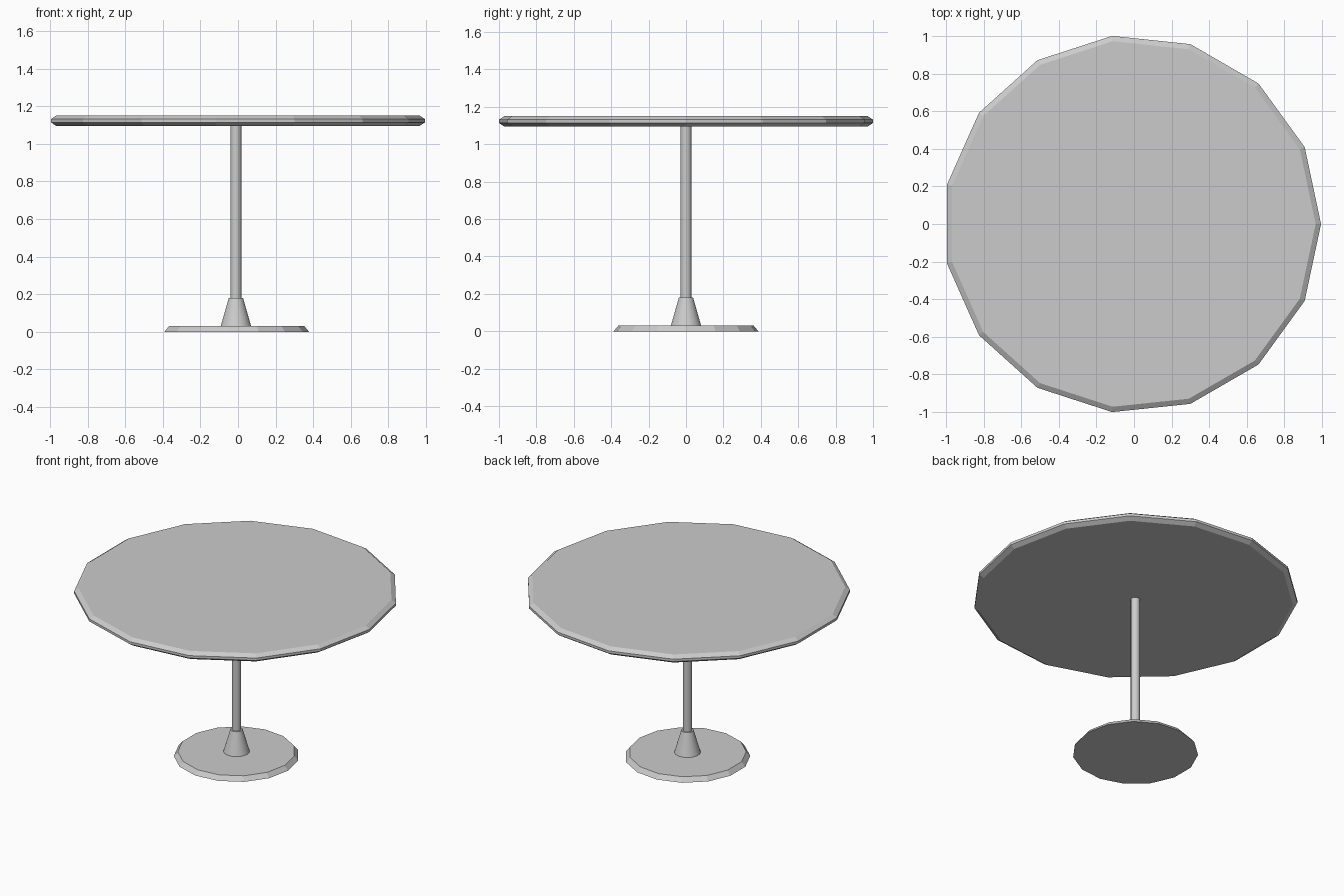
import bpy, bmesh
from math import cos, sin, tau, radians

if "Cube" in bpy.data.objects:
    bpy.data.objects.remove(bpy.data.objects["Cube"])

CX = -0.011  # common axis of all parts (odd-sided discs are off-centre in x)


def lathe(name, profile, sides, smooth=False):
    """Closed solid from (radius, z) rings listed bottom to top."""
    bm = bmesh.new()
    rings = [[bm.verts.new((r * cos(tau * i / sides), r * sin(tau * i / sides), z))
              for i in range(sides)] for r, z in profile]
    for low, high in zip(rings, rings[1:]):
        for i in range(sides):
            j = (i + 1) % sides
            bm.faces.new((low[i], low[j], high[j], high[i]))
    bm.faces.new(rings[0][::-1])
    bm.faces.new(rings[-1])
    mesh = bpy.data.meshes.new(name)
    bm.to_mesh(mesh)
    bm.free()
    obj = bpy.data.objects.new(name, mesh)
    obj.location.x = CX
    bpy.context.collection.objects.link(obj)
    if smooth:
        bpy.ops.object.select_all(action='DESELECT')
        obj.select_set(True)
        bpy.context.view_layer.objects.active = obj
        bpy.ops.object.shade_smooth_by_angle(angle=radians(35))
    return obj


# Faceted discs: foot plate and bevelled table top
lathe("base_plate", [(0.389, 0), (0.364, 0.03)], 15)
lathe("table_top", [(0.977, 1.095), (1.0055, 1.114), (1.0055, 1.131), (0.977, 1.15)], 15)

# Round column and its collar
lathe("collar", [(0.081, 0.03), (0.038, 0.18)], 32, True)
lathe("column", [(0.029, 0.03), (0.029, 1.096)], 15, True)
